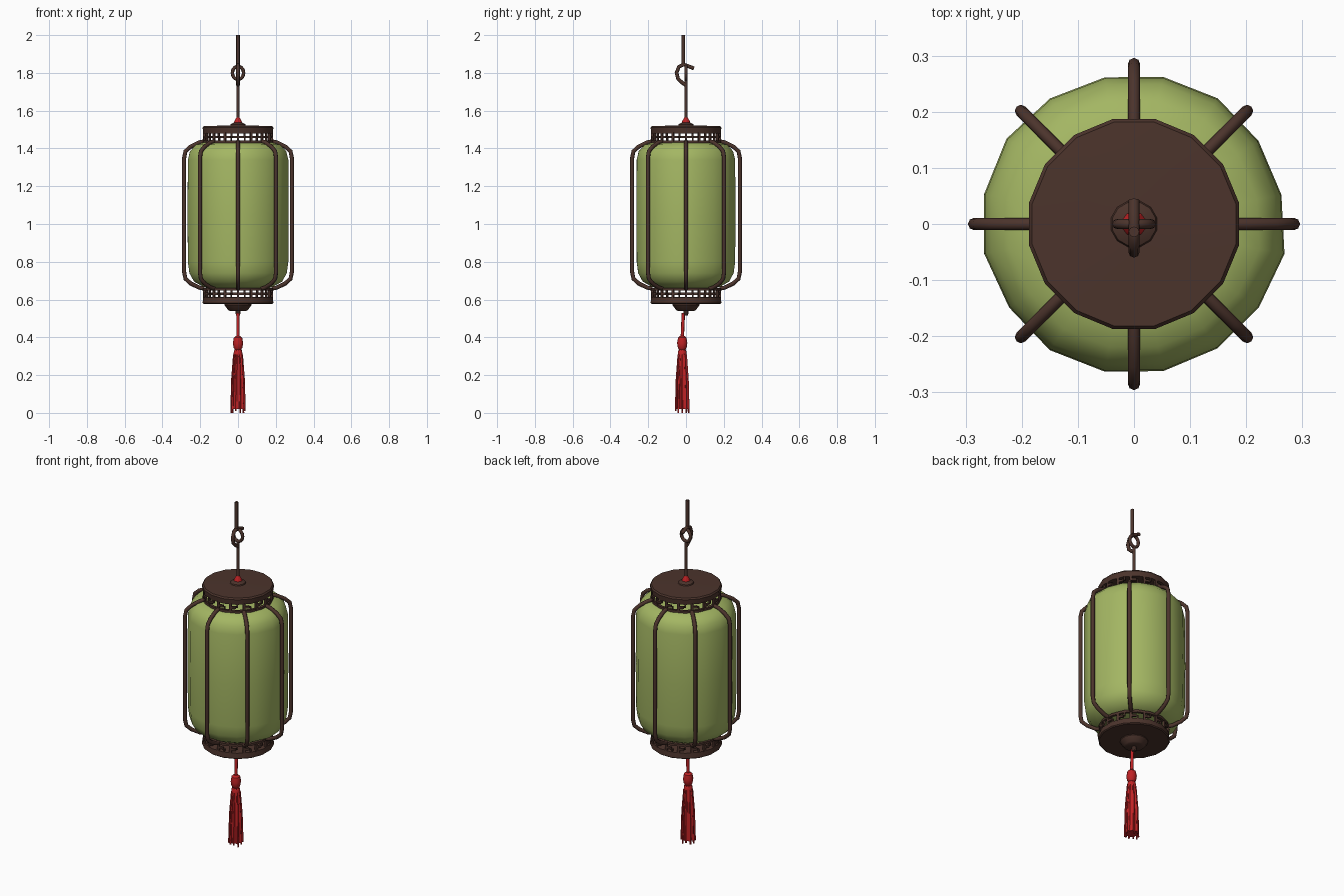
import bpy, bmesh, math, random
from mathutils import Vector

if "Cube" in bpy.data.objects:
    bpy.data.objects.remove(bpy.data.objects["Cube"])
random.seed(4)


def material(name, rgb):
    m = bpy.data.materials.new(name)
    m.diffuse_color = (*rgb, 1)
    m.use_nodes = True
    m.node_tree.nodes["Principled BSDF"].inputs["Base Color"].default_value = m.diffuse_color
    return m


GREEN = material("green_silk", (0.37, 0.47, 0.125))
BROWN = material("dark_wood", (0.072, 0.034, 0.025))
RED = material("red_thread", (0.52, 0.016, 0.018))


def finish(name, bm, mat, angle=30):
    bmesh.ops.recalc_face_normals(bm, faces=bm.faces)
    me = bpy.data.meshes.new(name)
    bm.to_mesh(me)
    bm.free()
    me.materials.append(mat)
    ob = bpy.data.objects.new(name, me)
    bpy.context.collection.objects.link(ob)
    bpy.ops.object.select_all(action='DESELECT')
    ob.select_set(True)
    bpy.context.view_layer.objects.active = ob
    bpy.ops.object.shade_smooth_by_angle(angle=math.radians(angle))
    return ob


def lathe(name, profile, mat, n=16, centre=(0, 0), wobble=None, phase=0.5, closed=False, angle=30):
    """Turn (radius, z) points round the vertical; closed joins last to first."""
    bm = bmesh.new()
    rings = []
    for r, z in profile:
        ring = []
        for i in range(n):
            a = math.tau * (i + phase) / n
            rr = r * (wobble(i, z) if wobble else 1)
            ring.append(bm.verts.new((centre[0] + rr * math.cos(a), centre[1] + rr * math.sin(a), z)))
        rings.append(ring)
    pairs = list(zip(rings, rings[1:]))
    if closed:
        pairs.append((rings[-1], rings[0]))
    else:
        bm.faces.new(rings[0])
        bm.faces.new(rings[-1])
    for a, b in pairs:
        for i in range(n):
            j = (i + 1) % n
            bm.faces.new((a[i], a[j], b[j], b[i]))
    return finish(name, bm, mat, angle)


def tube(name, pts, radius, mat, cyclic=False, sides=8):
    """Sweep a round section along a planar path."""
    pts = [Vector(p) for p in pts]
    count = len(pts)
    normal = Vector((0, 1, 0))
    for k in range(1, count - 1):
        c = (pts[k] - pts[0]).cross(pts[k + 1] - pts[k])
        if c.length > 1e-6:
            normal = c.normalized()
            break
    bm = bmesh.new()
    rings = []
    for k, p in enumerate(pts):
        a = pts[(k - 1) % count] if cyclic else pts[max(k - 1, 0)]
        b = pts[(k + 1) % count] if cyclic else pts[min(k + 1, count - 1)]
        side = (b - a).normalized().cross(normal)
        rings.append([bm.verts.new(p + radius * (side * math.cos(t) + normal * math.sin(t)))
                      for t in (math.tau * i / sides for i in range(sides))])
    for k in range(count if cyclic else count - 1):
        a, b = rings[k], rings[(k + 1) % count]
        for i in range(sides):
            j = (i + 1) % sides
            bm.faces.new((a[i], a[j], b[j], b[i]))
    if not cyclic:
        bm.faces.new(rings[0])
        bm.faces.new(rings[-1])
    return finish(name, bm, mat, 50)


# Silk body, slightly uneven like stretched cloth
dents = [random.uniform(0.985, 1.015) for _ in range(16)]
lathe("silk_body", [(0.15, 0.655), (0.19, 0.67), (0.235, 0.695), (0.26, 0.74), (0.268, 0.80), (0.27, 1.05),
                    (0.268, 1.34), (0.257, 1.385), (0.225, 1.42), (0.17, 1.435)],
      GREEN, wobble=lambda i, z: dents[i], angle=40)

# Eight bent ribs
for k in range(8):
    a = math.tau * k / 8
    half = [(0.178, 1.437), (0.205, 1.432), (0.25, 1.41), (0.278, 1.385), (0.285, 1.35)]
    path = half + [(r, 2.095 - z) for r, z in reversed(half)]
    tube(f"rib_{k + 1}", [(r * math.cos(a), r * math.sin(a), z) for r, z in path], 0.011, BROWN)

# Caps: a solid lid and an open fretwork band
lathe("top_lid", [(0.178, 1.478), (0.188, 1.48), (0.191, 1.51), (0.185, 1.518), (0.05, 1.522)], BROWN)
lathe("bottom_lid", [(0.185, 0.577), (0.191, 0.582), (0.188, 0.612), (0.178, 0.614)], BROWN)


def fretwork(name, low, high):
    lathe(name + "_outer_rail", [(0.172, low[0]), (0.188, low[0]), (0.188, low[1]), (0.172, low[1])],
          BROWN, closed=True)
    bm = bmesh.new()
    z0, z1 = high

    def block(a, da, za, zb):
        vs = [[bm.verts.new((r * math.cos(t), r * math.sin(t), z))
               for r, t in ((0.174, a - da), (0.186, a - da), (0.186, a + da), (0.174, a + da))]
              for z in (za, zb)]
        bm.faces.new(vs[0])
        bm.faces.new(vs[1])
        for i in range(4):
            j = (i + 1) % 4
            bm.faces.new((vs[0][i], vs[0][j], vs[1][j], vs[1][i]))
    mid = (z0 + z1) / 2
    for k in range(16):
        a = math.tau * k / 16
        block(a, 0.035, z0, z1)
        block(a + 0.09, 0.075, mid - 0.006, mid + 0.006)
        block(a + 0.2, 0.022, mid, z1) if k % 2 else block(a + 0.2, 0.022, z0, mid)
    finish(name + "_bars", bm, BROWN)


fretwork("top_fret", (1.43, 1.443), (1.438, 1.484))
fretwork("bottom_fret", (0.649, 0.662), (0.608, 0.654))

# Knots and stepped boss above and below
lathe("top_boss", [(0.045, 1.515), (0.04, 1.528), (0.02, 1.538)], BROWN, 12)
lathe("top_knot", [(0.024, 1.53), (0.02, 1.545), (0.008, 1.565)], RED, 10)
lathe("bottom_boss", [(0.045, 0.54), (0.055, 0.545), (0.075, 0.572), (0.075, 0.58)], BROWN, 12)
lathe("bottom_stud", [(0.01, 0.515), (0.014, 0.525), (0.014, 0.545)], BROWN, 8)

# Lower rod with ring, upper rod ending in an open hook
tube("lower_rod", [(0, 0, 1.54), (0, 0, 1.765)], 0.009, BROWN)
tube("rod_ring", [(0.03 * math.cos(t), 0, 1.80 + 0.035 * math.sin(t))
                  for t in (math.tau * i / 14 for i in range(14))], 0.009, BROWN, True)
tube("upper_rod", [(0, -0.014, 1.835), (0, -0.014, 2.0)], 0.0095, BROWN)
tube("hook", [(0, 0.042, 1.824), (0, 0.02, 1.832), (0, -0.012, 1.845), (0, -0.038, 1.832), (0, -0.05, 1.80),
              (0, -0.042, 1.768), (0, -0.02, 1.748), (0, 0, 1.735)], 0.010, BROWN)

# Tassel hanging a little forward of centre
cy = -0.02
tube("tassel_cord", [(0, -0.014, 0.53), (0, cy, 0.39)], 0.009, RED)
lathe("tassel_head", [(0.012, 0.408), (0.023, 0.398), (0.028, 0.37), (0.024, 0.345), (0.017, 0.335),
                      (0.023, 0.325), (0.024, 0.31)], RED, 12, (0, cy))
lathe("tassel_skirt", [(0.02, 0.335), (0.026, 0.29), (0.032, 0.20), (0.036, 0.10), (0.039, 0.02)], RED, 20,
      (0, cy), wobble=lambda i, z: (1.0 if i % 2 else 0.86) + random.uniform(-0.04, 0.04))
for k in range(10):
    a = math.tau * k / 10
    tube(f"tassel_strand_{k + 1}", [(r * math.cos(a), cy + r * math.sin(a), z) for r, z in
                                    ((0.021, 0.31), (0.031, 0.18), (0.036, random.choice((0.0, 0.01, 0.015))))],
         0.005, RED, sides=5)
